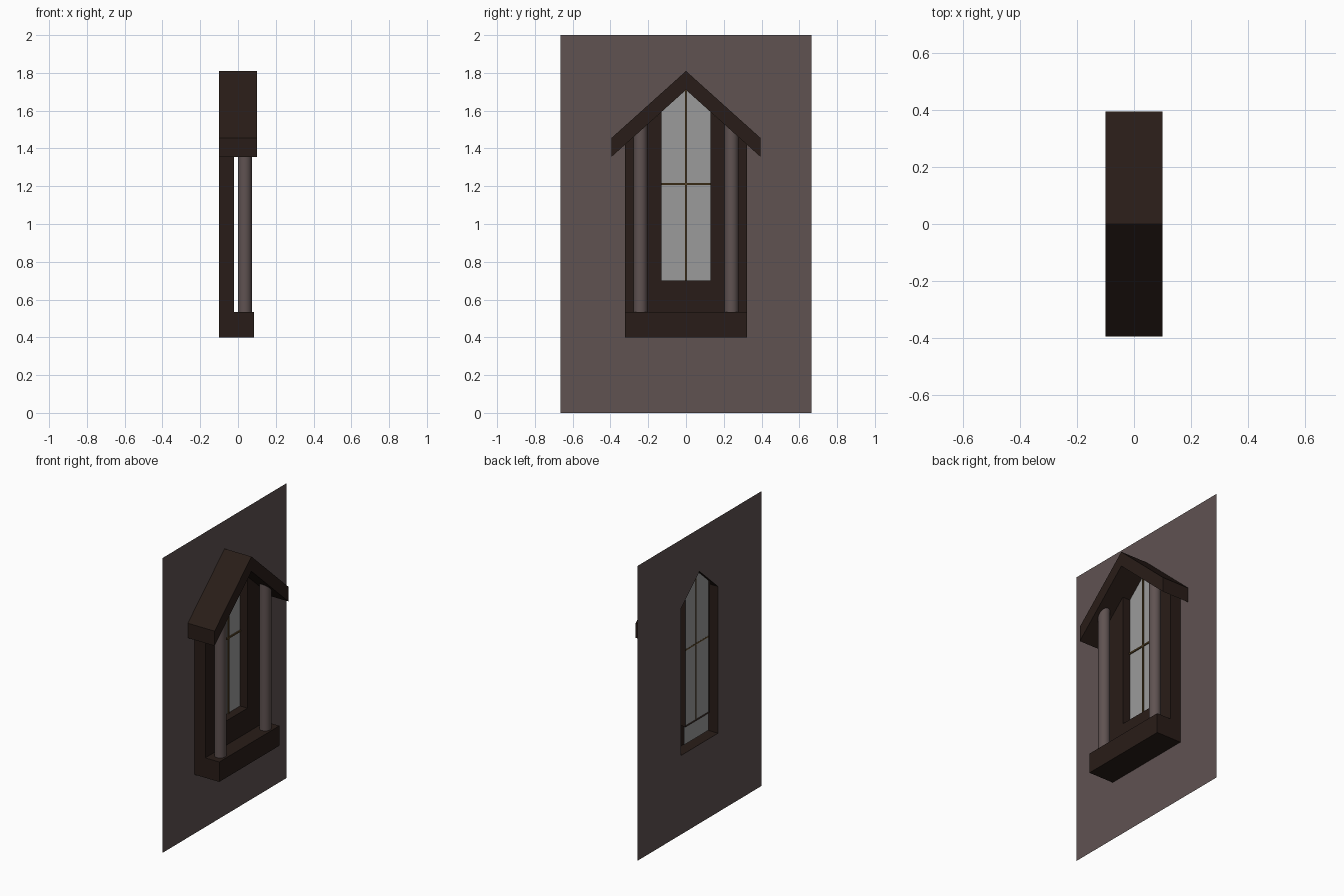
import bpy
import bmesh
import math

if "Cube" in bpy.data.objects:
    bpy.data.objects.remove(bpy.data.objects["Cube"])


def material(name, rgb):
    m = bpy.data.materials.new(name)
    m.diffuse_color = (*rgb, 1)
    m.use_nodes = True
    m.node_tree.nodes["Principled BSDF"].inputs["Base Color"].default_value = m.diffuse_color
    return m


WOOD = material("dark_wood", (0.022, 0.012, 0.009))
STONE = material("stone", (0.115, 0.085, 0.083))
PANE = material("pane_grey", (0.33, 0.33, 0.33))
BRASS = material("muntin_brown", (0.10, 0.06, 0.02))


def finish(bm, name, mat, mirror=False):
    bmesh.ops.recalc_face_normals(bm, faces=bm.faces)
    me = bpy.data.meshes.new(name)
    bm.to_mesh(me)
    bm.free()
    ob = bpy.data.objects.new(name, me)
    bpy.context.collection.objects.link(ob)
    me.materials.append(mat)
    if mirror:
        mod = ob.modifiers.new("mirror", 'MIRROR')
        mod.use_axis = (False, True, False)
    return ob


def sheet(name, pts, x, mat, mirror=False):
    """Flat face in the yz plane, facing +x."""
    bm = bmesh.new()
    f = bm.faces.new([bm.verts.new((x, y, z)) for y, z in pts])
    ob = finish(bm, name, mat, mirror)
    if ob.data.polygons[0].normal.x < 0:
        ob.data.flip_normals()
    return ob


def prism(name, pts, x0, x1, mat, mirror=False):
    """yz profile extruded along x."""
    bm = bmesh.new()
    f = bm.faces.new([bm.verts.new((x0, y, z)) for y, z in pts])
    r = bmesh.ops.extrude_face_region(bm, geom=[f])
    verts = [v for v in r["geom"] if isinstance(v, bmesh.types.BMVert)]
    bmesh.ops.translate(bm, verts=verts, vec=(x1 - x0, 0, 0))
    return finish(bm, name, mat, mirror)


def rect(w, z0, z1):
    return [(-w, z0), (w, z0), (w, z1), (-w, z1)]


def under(y):
    """Height of the roof underside."""
    return 1.71 - 0.9 * abs(y)


def both(half):
    return half + [(-y, z) for y, z in reversed(half) if y]


BACK, FRONT = -0.1, -0.02

# wall with gabled opening
sheet("wall", [(0, 0), (0.665, 0), (0.665, 2), (0, 2), (0, 1.71),
               (0.2, under(0.2)), (0.2, 0.535), (0, 0.535)], -0.101, STONE, True)

# gable roof
prism("roof", both([(0, 1.81), (0.395, 1.455), (0.395, 1.355)]) [:3]
      + [(0, 1.71), (-0.395, 1.355), (-0.395, 1.455)], BACK, 0.101, WOOD)

# sill and side jambs
prism("sill", rect(0.322, 0.4, 0.535), BACK, 0.085, WOOD)
prism("jamb", [(0.2, 0.535), (0.322, 0.535), (0.322, under(0.322) + 0.02),
               (0.2, under(0.2) + 0.02)], BACK, FRONT, WOOD, True)

# front panel around the window
sheet("window_panel", [(0.2, under(0.2)), (0.2, 0.535), (-0.2, 0.535), (-0.2, under(0.2)),
                       (-0.13, under(0.13)), (-0.13, 0.7), (0.13, 0.7),
                       (0.13, under(0.13))], FRONT, WOOD)

# reveal lining the window opening
bm = bmesh.new()
path = [(0.13, under(0.13)), (0.13, 0.7), (-0.13, 0.7), (-0.13, under(0.13))]
rows = [[bm.verts.new((x, y, z)) for y, z in path] for x in (-0.088, FRONT)]
for i in range(3):
    bm.faces.new((rows[0][i], rows[0][i + 1], rows[1][i + 1], rows[1][i]))
finish(bm, "window_reveal", WOOD)

# pane and glazing bars
sheet("window_pane", both([(0, 1.715), (0.13, under(0.13)), (0.13, 0.575)]), -0.076, PANE)
prism("muntin_vertical", rect(0.005, 0.7, 1.71), -0.077, -0.068, BRASS)
prism("muntin_horizontal", rect(0.13, 1.207, 1.217), -0.077, -0.068, BRASS)

# round columns
bm = bmesh.new()
bmesh.ops.create_cone(bm, cap_ends=True, segments=32, radius1=0.037, radius2=0.037, depth=1.015)
bmesh.ops.translate(bm, verts=bm.verts, vec=(0.036, 0.241, 0.535 + 1.015 / 2))
col = finish(bm, "column", STONE, True)
bpy.context.view_layer.objects.active = col
col.select_set(True)
bpy.ops.object.shade_smooth_by_angle(angle=math.radians(35))
